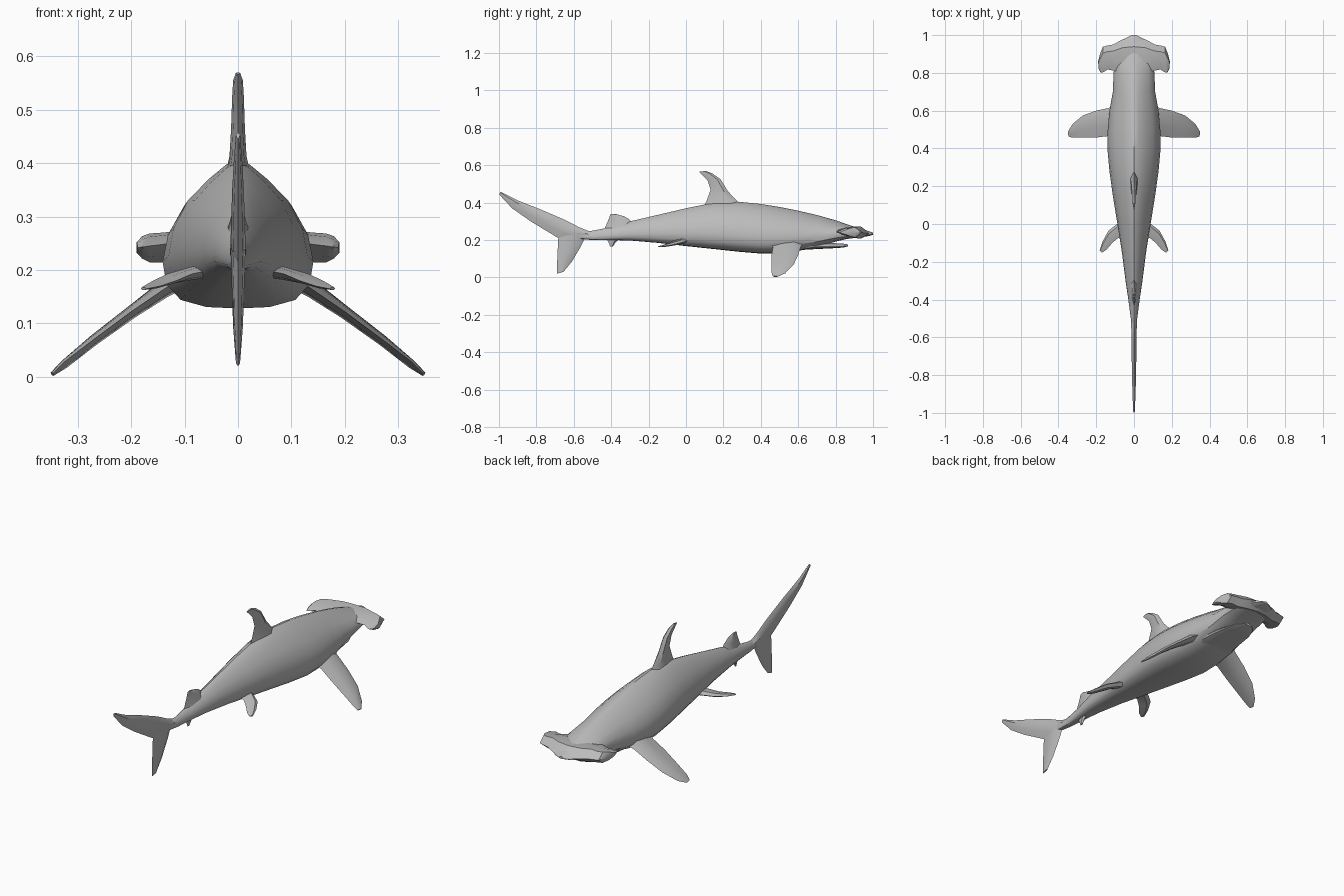
import bpy, bmesh, math
from mathutils import Vector

grey = bpy.data.materials.new("shark grey")
grey.diffuse_color = (0.5, 0.5, 0.5, 1)


def loft(name, rings):
    """Skin a list of equal-length point rings and cap both ends."""
    bm = bmesh.new()
    vr = [[bm.verts.new(p) for p in r] for r in rings]
    n = len(vr[0])
    for a, b in zip(vr, vr[1:]):
        for i in range(n):
            j = (i + 1) % n
            bm.faces.new((a[i], a[j], b[j], b[i]))
    bm.faces.new(vr[0])
    bm.faces.new(vr[-1])
    bmesh.ops.recalc_face_normals(bm, faces=bm.faces)
    mesh = bpy.data.meshes.new(name)
    bm.to_mesh(mesh)
    bm.free()
    mesh.materials.append(grey)
    ob = bpy.data.objects.new(name, mesh)
    bpy.context.collection.objects.link(ob)
    bpy.ops.object.select_all(action='DESELECT')
    ob.select_set(True)
    bpy.context.view_layer.objects.active = ob
    bpy.ops.object.shade_smooth_by_angle(angle=math.radians(35))
    return ob


def fin(name, sections, normal):
    """Sections are (leading point, trailing point, half thickness)."""
    nrm = Vector(normal).normalized()
    rings = []
    for lead, trail, t in sections:
        a, b = Vector(lead), Vector(trail)
        p, q = a.lerp(b, 0.25), a.lerp(b, 0.65)
        rings.append([a, p + nrm * t, q + nrm * t * 0.7, b, q - nrm * t * 0.7, p - nrm * t])
    return loft(name, rings)


def upright_fin(name, rows):
    """Rows of (lead y, lead z, trail y, trail z, half thickness) on the centre plane."""
    fin(name, [((0, a, b), (0, c, d), t) for a, b, c, d, t in rows], (1, 0, 0))


def paired_fin(name, rows, slope):
    """Rows of (lead x, lead y, lead z, trail x, trail y, trail z, half thickness)."""
    for side, s in (("right", 1), ("left", -1)):
        fin(side + "_" + name, [((s * a, b, c), (s * d, e, f), t) for a, b, c, d, e, f, t in rows],
            (s * slope, 0, 1))


# Body: stations of y, top, bottom, half width with a flat-bellied section
half = [(0, 0), (.42, .01), (.76, .06), (.95, .17), (1, .33), (.93, .52), (.72, .72), (.42, .87), (.17, .97), (0, 1)]
section = half + [(-x, z) for x, z in half[-2:0:-1]]
stations = [
    (-.60, .245, .21, .010), (-.50, .25, .20, .017), (-.40, .27, .20, .030), (-.30, .30, .198, .045),
    (-.15, .335, .185, .064), (0, .37, .168, .088), (.15, .40, .152, .112), (.28, .405, .138, .130),
    (.40, .393, .128, .141), (.50, .377, .130, .139), (.60, .357, .142, .130), (.70, .334, .162, .112),
    (.80, .306, .192, .108), (.86, .285, .206, .102), (.93, .262, .215, .088), (.98, .247, .222, .052),
    (1.0, .240, .228, .012)]
loft("body", [[(x * w, y, b + z * (t - b)) for x, z in section] for y, t, b, w in stations])

# Wide flattened head lobes
paired_fin("head_lobe", [
    (0, .985, .235, 0, .80, .255, .030), (.06, .978, .235, .06, .80, .255, .032),
    (.11, .95, .238, .11, .812, .252, .032), (.14, .945, .24, .14, .818, .248, .028),
    (.165, .938, .24, .165, .802, .245, .027), (.180, .90, .242, .178, .802, .243, .021),
    (.190, .86, .242, .188, .825, .242, .010)], 0)

# Lower jaw hanging under the head
loft("lower_jaw", [[(x * w, y, b + z * (t - b)) for x, z in section] for y, t, b, w in [
    (.58, .21, .145, .10), (.70, .20, .152, .088), (.78, .184, .156, .075),
    (.84, .181, .160, .052), (.865, .177, .166, .025)]])

# Fins on the centre plane
upright_fin("dorsal_fin", [
    (.30, .38, .09, .37, .024), (.27, .412, .112, .415, .016), (.225, .46, .132, .47, .013),
    (.185, .525, .115, .52, .011), (.14, .557, .085, .55, .009), (.105, .57, .07, .565, .004)])
upright_fin("second_dorsal_fin", [
    (-.28, .285, -.44, .25, .020), (-.305, .312, -.425, .285, .011),
    (-.33, .327, -.41, .32, .008), (-.375, .339, -.405, .338, .004)])
upright_fin("anal_fin", [
    (-.34, .215, -.43, .215, .012), (-.375, .19, -.415, .19, .008), (-.392, .165, -.405, .165, .003)])
upright_fin("tail_upper_lobe", [
    (-.50, .24, -.58, .20, .015), (-.57, .268, -.66, .205, .014), (-.645, .307, -.69, .215, .013),
    (-.78, .365, -.83, .30, .011), (-.90, .412, -.93, .37, .008), (-.99, .457, -1.0, .445, .004)])
upright_fin("tail_lower_lobe", [
    (-.53, .235, -.68, .25, .014), (-.56, .17, -.684, .19, .012),
    (-.61, .085, -.688, .11, .009), (-.655, .03, -.69, .02, .004)])

# Paired fins
paired_fin("pectoral_fin", [
    (.09, .63, .19, .10, .44, .19, .020), (.14, .613, .163, .14, .465, .163, .016),
    (.20, .60, .12, .20, .458, .122, .012), (.27, .575, .068, .27, .457, .070, .010),
    (.325, .53, .022, .325, .457, .028, .008), (.349, .49, .004, .346, .463, .007, .004)], .75)
paired_fin("pelvic_fin", [
    (.05, .03, .20, .05, -.06, .20, .014), (.09, .0, .193, .085, -.075, .193, .012),
    (.135, -.035, .184, .115, -.10, .18, .010), (.165, -.09, .172, .145, -.135, .17, .007),
    (.182, -.14, .165, .170, -.152, .165, .003)], .3)
